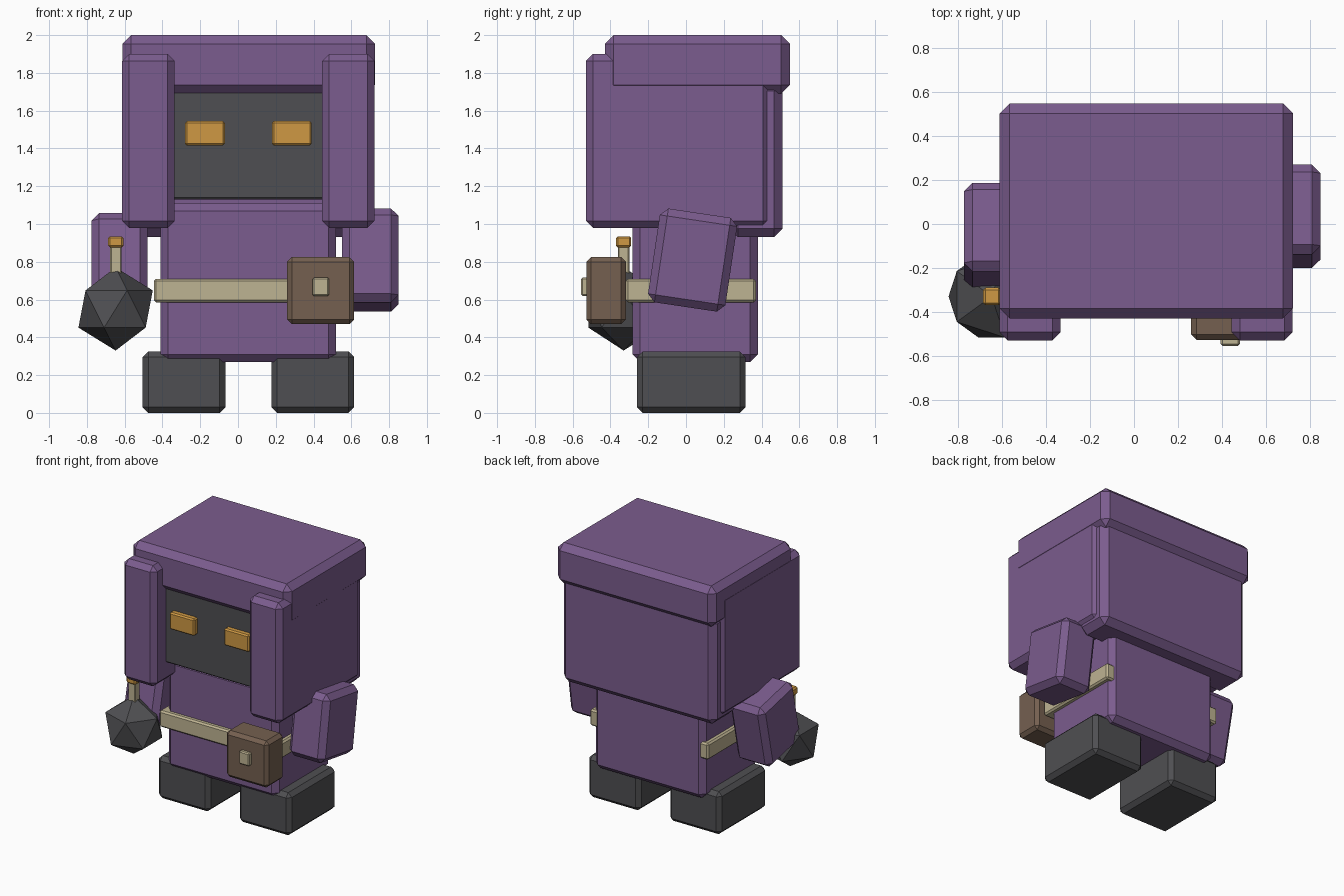
import bpy
import math
from mathutils import Matrix

if "Cube" in bpy.data.objects:
    bpy.data.objects.remove(bpy.data.objects["Cube"])


def material(name, rgb):
    """Flat colour from sRGB 0-255 values."""
    def lin(c):
        c /= 255
        return c / 12.92 if c <= 0.04045 else ((c + 0.055) / 1.055) ** 2.4
    m = bpy.data.materials.new(name)
    m.diffuse_color = (*[lin(c) for c in rgb], 1)
    m.use_nodes = True
    m.node_tree.nodes["Principled BSDF"].inputs["Base Color"].default_value = m.diffuse_color
    return m


PURPLE = material("purple cloth", (123, 92, 142))
DARK = material("charcoal", (79, 79, 82))
ORANGE = material("amber", (207, 153, 68))
TAN = material("pale tan", (190, 179, 146))
BROWN = material("brown leather", (117, 96, 80))


def box(name, x, y, z, mat, bevel, tilt=0):
    """Chamfered box from x, y and z ranges, tilted about its own x axis."""
    bpy.ops.mesh.primitive_cube_add(size=1)
    ob = bpy.context.object
    ob.name = name
    size = [b - a for a, b in (x, y, z)]
    ob.data.transform(Matrix.Diagonal((*size, 1)))
    ob.location = [(a + b) / 2 for a, b in (x, y, z)]
    ob.rotation_euler.x = math.radians(tilt)
    ob.data.materials.append(mat)
    mod = ob.modifiers.new("chamfer", 'BEVEL')
    mod.width = bevel
    mod.segments = 1
    return ob


CX = 0.055  # centre line of the figure


def pair(name, inner, outer, y, z, mat, bevel):
    """Mirrored pair of boxes about the centre line."""
    box(name + "_left", (CX - outer, CX - inner), y, z, mat, bevel)
    box(name + "_right", (CX + inner, CX + outer), y, z, mat, bevel)


# Body and feet
box("body", (-0.41, 0.52), (-0.283, 0.38), (0.27, 1.11), PURPLE, 0.04)
pair("foot", 0.122, 0.56, (-0.26, 0.315), (0, 0.325), DARK, 0.03)

# Hood
box("hood_top", (-0.612, 0.725), (-0.43, 0.55), (1.69, 2.0), PURPLE, 0.046)
pair("hood_side", 0.39, 0.668, (-0.53, 0.445), (0.98, 1.90), PURPLE, 0.037)
box("hood_back", (-0.592, 0.702), (0.23, 0.512), (0.93, 1.75), PURPLE, 0.046)

# Face and eyes
box("face", (-0.40, 0.51), (-0.388, 0.30), (1.13, 1.75), DARK, 0.01)
pair("eye", 0.125, 0.335, (-0.43, -0.37), (1.415, 1.545), ORANGE, 0.01)

# Arms
box("arm_right", (0.55, 0.85), (-0.172, 0.242), (0.558, 1.06), PURPLE, 0.04, -8.5)
box("arm_left", (-0.775, -0.48), (-0.267, 0.147), (0.525, 1.027), PURPLE, 0.04, -12.5)

# Belt and pouch
box("belt", (-0.445, 0.555), (-0.318, 0.37), (0.585, 0.71), TAN, 0.012)
box("pouch", (0.26, 0.615), (-0.528, -0.318), (0.47, 0.825), BROWN, 0.025)
box("pouch_clasp", (0.395, 0.482), (-0.555, -0.50), (0.618, 0.717), TAN, 0.008)

# Mace
bpy.ops.mesh.primitive_ico_sphere_add(subdivisions=1, radius=0.22, location=(-0.648, -0.33, 0.55))
head = bpy.context.object
head.name = "mace_head"
head.data.materials.append(DARK)
box("mace_shaft", (-0.677, -0.617), (-0.36, -0.30), (0.55, 0.90), TAN, 0.006)
box("mace_cap", (-0.687, -0.607), (-0.37, -0.29), (0.875, 0.935), ORANGE, 0.01)
